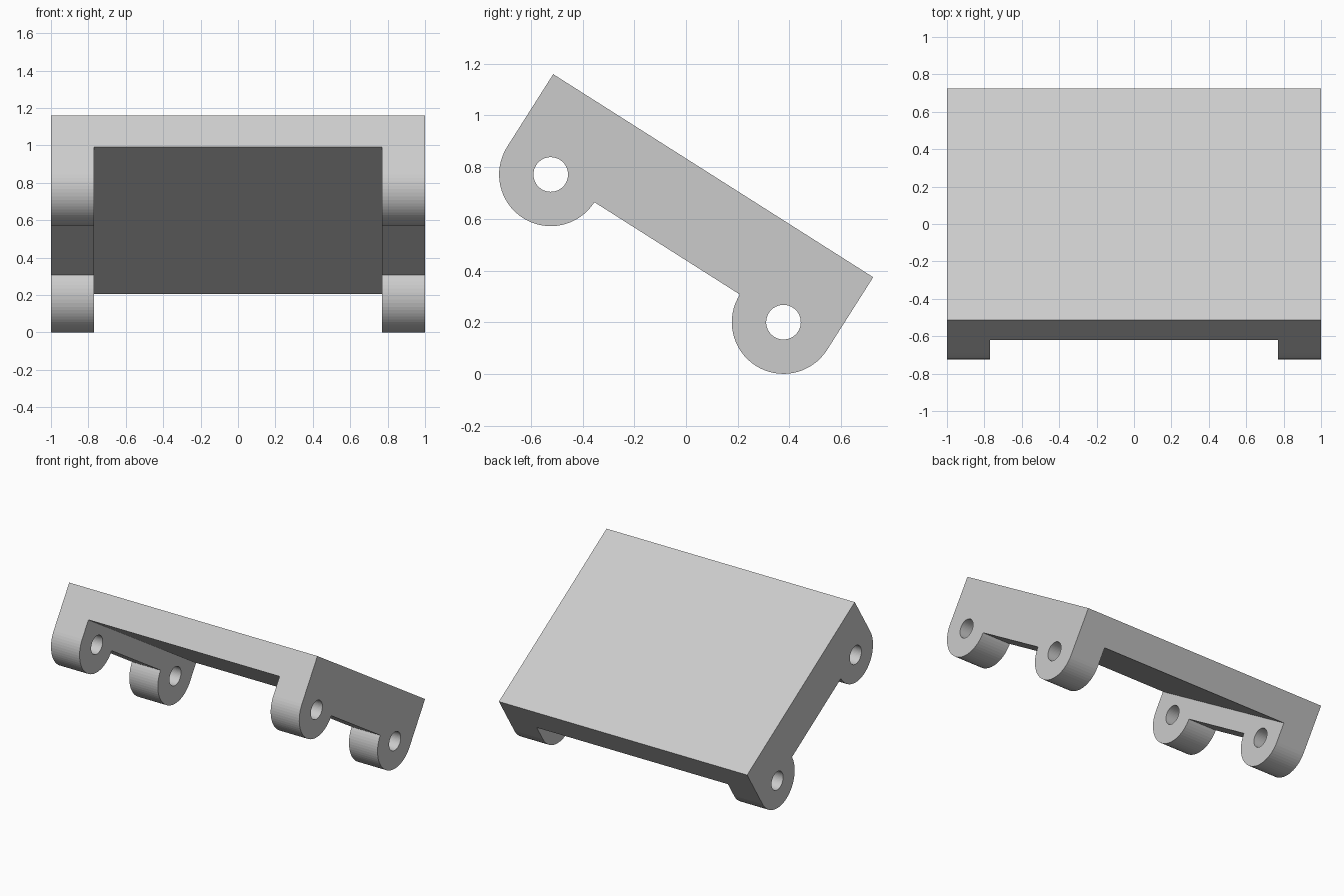
import bpy
from math import sin, cos, pi, radians
from mathutils import Matrix, Vector

if "Cube" in bpy.data.objects:
    bpy.data.objects.remove(bpy.data.objects["Cube"])

LENGTH, DEPTH, PLATE = 1.467, 0.333, 0.2   # slope length, rail depth, plate thickness
LUG_R, HOLE_R, INNER_X = 0.2, 0.067, 0.77
TILT = radians(32.4)
LUGS = (LUG_R, LENGTH - LUG_R)             # lug centres along the slope

# Sloped frame: local x runs down the slope, local y is the plate normal, local z is world x
u = Vector((0, cos(TILT), -sin(TILT)))
v = Vector((0, sin(TILT), cos(TILT)))
frame = Matrix(((0, 0, 1, 0), (u.y, v.y, 0, -0.514), (u.z, v.z, 0, 1.16), (0, 0, 0, 1)))


def arc(cx, r, a0, a1, n):
    return [(cx + r * cos(a0 + (a1 - a0) * i / n), -DEPTH + r * sin(a0 + (a1 - a0) * i / n))
            for i in range(n + 1)]


def add_loop(curve, pts):
    s = curve.splines.new('POLY')
    s.points.add(len(pts) - 1)
    for p, (x, y) in zip(s.points, pts):
        p.co = (x, y, 0, 1)
    s.use_cyclic_u = True
    s.use_smooth = False


# Side profile with two rounded lugs and pin holes, extruded over the full width
curve = bpy.data.curves.new("hinge_bracket", 'CURVE')
curve.dimensions = '2D'
curve.fill_mode = 'BOTH'
curve.extrude = 1.0
outline = [(LENGTH, 0), (0, 0)]
for c in LUGS:
    outline += arc(c, LUG_R, pi, 2 * pi, 32)
add_loop(curve, outline)
for c in LUGS:
    add_loop(curve, arc(c, HOLE_R, 0, 2 * pi, 48)[:-1])
body = bpy.data.objects.new("hinge_bracket", curve)
bpy.context.collection.objects.link(body)
bpy.context.view_layer.objects.active = body
body.select_set(True)
bpy.ops.object.convert(target='MESH')
body = bpy.context.object
body.name = "hinge_bracket"
bpy.ops.object.mode_set(mode='EDIT')
bpy.ops.mesh.select_all(action='SELECT')
bpy.ops.mesh.remove_doubles(threshold=0.0001)
bpy.ops.mesh.normals_make_consistent(inside=False)
bpy.ops.object.mode_set(mode='OBJECT')
body.matrix_world = frame

# Clear the middle under the plate, leaving a rail with lugs on each side
bpy.ops.mesh.primitive_cube_add(size=1)
cutter = bpy.context.object
cutter.name = "middle_cutter"
cutter.hide_render = True
cutter.matrix_world = (frame @ Matrix.Translation((LENGTH / 2, -PLATE - 0.5, 0))
                       @ Matrix.Diagonal((2.0, 1.0, 2 * INNER_X, 1)))
cut = body.modifiers.new("clear_middle", 'BOOLEAN')
cut.operation = 'DIFFERENCE'
cut.solver = 'EXACT'
cut.object = cutter
bpy.context.view_layer.objects.active = body
bpy.ops.object.modifier_apply(modifier=cut.name)
bpy.data.objects.remove(cutter)
